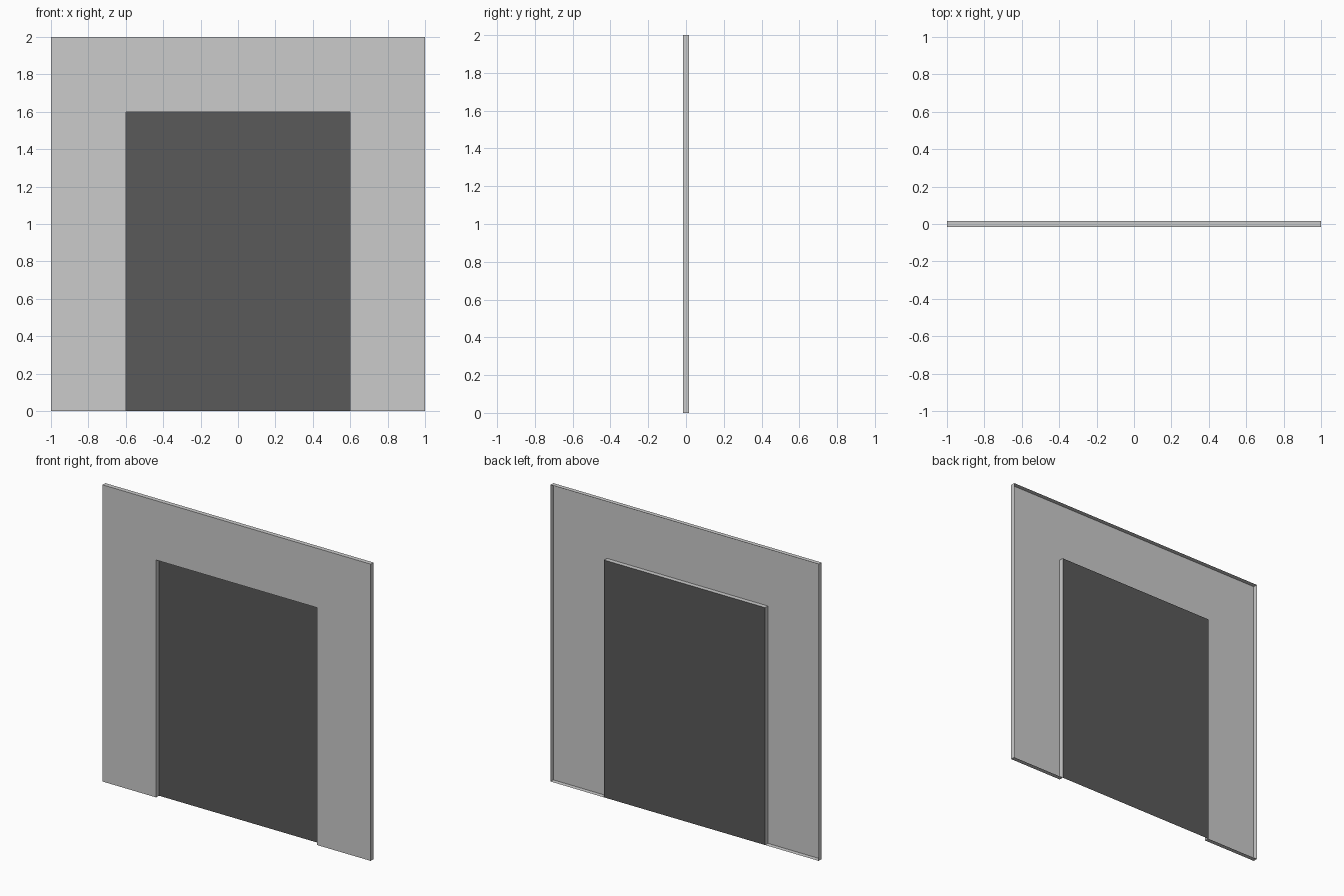
import bpy
import bmesh

if "Cube" in bpy.data.objects:
    bpy.data.objects.remove(bpy.data.objects["Cube"])

W, H = 1.0, 2.0        # half width and height of the wall
DW, DH = 0.6, 1.6      # half width and height of the doorway
D = 0.015              # half depth


def finish(bm, name):
    mesh = bpy.data.meshes.new(name)
    bm.to_mesh(mesh)
    bm.free()
    obj = bpy.data.objects.new(name, mesh)
    bpy.context.collection.objects.link(obj)
    return obj


# Wall surround: U-shaped front face with its rim pulled back, open behind
outline = [(-W, 0), (-DW, 0), (-DW, DH), (DW, DH),
           (DW, 0), (W, 0), (W, H), (-W, H)]
bm = bmesh.new()
front = [bm.verts.new((x, -D, z)) for x, z in outline]
back = [bm.verts.new((x, D, z)) for x, z in outline]
a, b, c, d, e, f, g, h = front
tl = bm.verts.new((-W, -D, DH))
tr = bm.verts.new((W, -D, DH))
for face in ((a, b, c, tl), (e, f, tr, d), (tl, c, d, tr, g, h)):
    bm.faces.new(face)
for i in range(len(outline)):
    j = (i + 1) % len(outline)
    ring = [front[i], back[i], back[j], front[j]]
    if i == 5:
        ring.append(tr)
    elif i == 7:
        ring.append(tl)
    bm.faces.new(ring)
bmesh.ops.recalc_face_normals(bm, faces=bm.faces)
if bm.faces[:][0].normal.y > 0:
    bmesh.ops.reverse_faces(bm, faces=bm.faces[:])
finish(bm, "wall_surround")

# Dark door panel closing the back of the doorway
bm = bmesh.new()
bm.faces.new([bm.verts.new((x, D, z)) for x, z in
              ((-DW, 0), (DW, 0), (DW, DH), (-DW, DH))])
panel = finish(bm, "door_panel")
dark = bpy.data.materials.new("dark_panel")
dark.diffuse_color = (0.1, 0.1, 0.1, 1)
dark.use_nodes = True
dark.node_tree.nodes["Principled BSDF"].inputs["Base Color"].default_value = dark.diffuse_color
panel.data.materials.append(dark)
